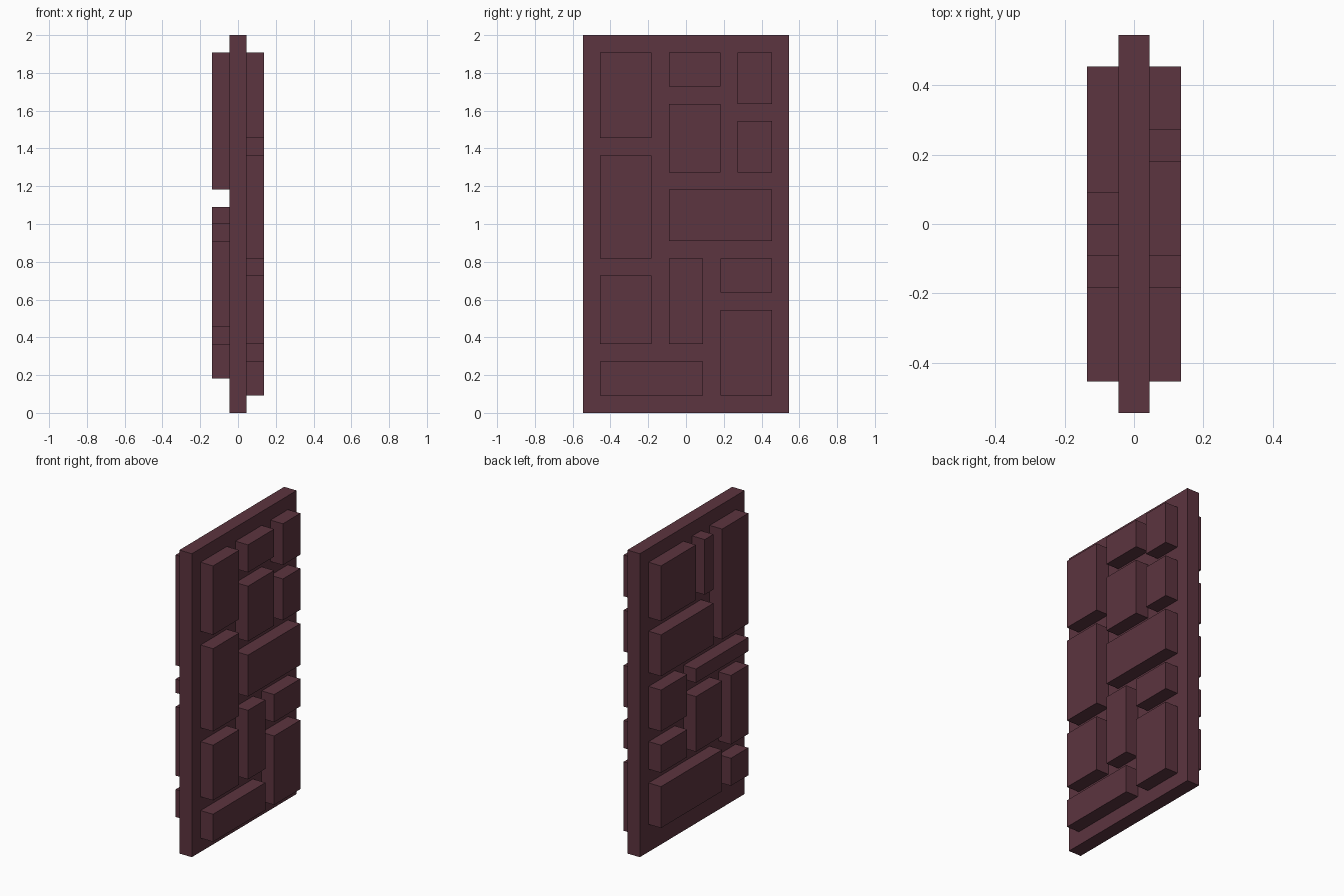
import bpy

cube = bpy.data.objects.get("Cube")
if cube:
    bpy.data.objects.remove(cube, do_unlink=True)

U = 2 / 22  # module: the door is 22 units tall, 12 wide

mat = bpy.data.materials.new("dark maroon")
mat.use_nodes = True
colour = (0.107, 0.0345, 0.05, 1)
mat.diffuse_color = colour
bsdf = next(n for n in mat.node_tree.nodes if n.type == 'BSDF_PRINCIPLED')
bsdf.inputs["Base Color"].default_value = colour


def box(name, x0, x1, y0, y1, z0, z1):
    """Box between two corners, given in module units."""
    bpy.ops.mesh.primitive_cube_add(
        size=1, location=((x0 + x1) / 2 * U, (y0 + y1) / 2 * U, (z0 + z1) / 2 * U))
    ob = bpy.context.object
    ob.name = name
    ob.scale = ((x1 - x0) * U, (y1 - y0) * U, (z1 - z0) * U)
    bpy.ops.object.transform_apply(location=False, rotation=False, scale=True)
    ob.data.materials.append(mat)


# Central slab
box("slab", -0.5, 0.5, -6, 6, 0, 22)

# Raised blocks on each face: (y0, y1, z0, z1)
left_blocks = [
    (-5, -2, 16, 21), (-5, -2, 9, 15), (-5, -2, 4, 8), (-5, 1, 1, 3),
    (-1, 2, 19, 21), (3, 5, 18, 21), (-1, 2, 14, 18), (3, 5, 14, 17),
    (-1, 5, 10, 13), (-1, 1, 4, 9), (2, 5, 7, 9), (2, 5, 1, 6),
]
right_blocks = [
    (1, 5, 17, 21), (-1, 0, 17, 21), (-5, -2, 13, 21), (-1, 5, 13, 16),
    (-5, 1, 11, 12), (2, 5, 9, 12), (2, 5, 6, 8), (-2, 1, 6, 10),
    (-5, -3, 5, 10), (-2, 5, 2, 5), (-5, -3, 2, 4),
]
for i, b in enumerate(left_blocks, 1):
    box(f"left_block_{i}", 0.5, 1.5, *b)
for i, b in enumerate(right_blocks, 1):
    box(f"right_block_{i}", -1.5, -0.5, *b)
